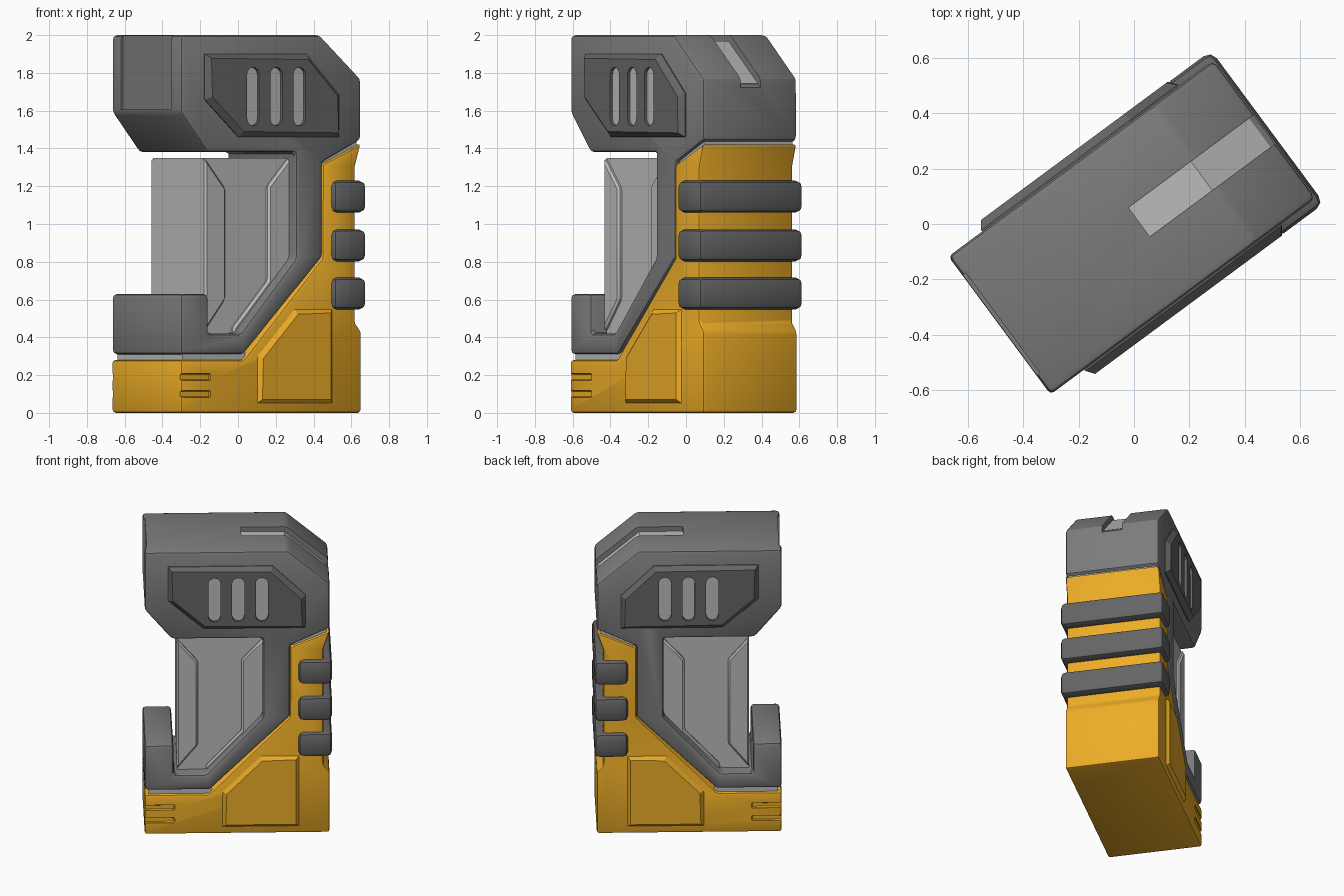
import bpy, bmesh, math
from mathutils import Matrix

if "Cube" in bpy.data.objects:
    bpy.data.objects.remove(bpy.data.objects["Cube"])

# The model is built in a local frame (u = length, v = width, z = up), then turned about z
PLACE = Matrix.Translation((-0.0075, -0.0125, 0)) @ Matrix.Rotation(math.radians(36.5), 4, 'Z')


def material(name, rgb):
    m = bpy.data.materials.new(name)
    m.diffuse_color = (*rgb, 1)
    m.use_nodes = True
    m.node_tree.nodes["Principled BSDF"].inputs["Base Color"].default_value = m.diffuse_color
    return m


ORANGE = material("orange", (0.85, 0.42, 0.02))
DARK = material("dark_grey", (0.13, 0.13, 0.13))
MID = material("mid_grey", (0.2, 0.2, 0.2))
LIGHT = material("light_grey", (0.5, 0.5, 0.5))


def use(ob, kind, **settings):
    mod = ob.modifiers.new(kind.title(), kind)
    for key, value in settings.items():
        setattr(mod, key, value)
    bpy.context.view_layer.objects.active = ob
    bpy.ops.object.modifier_apply(modifier=mod.name)


def prism(name, pts, v0, v1, mat=None, bevel=0, segments=2, inset=0, rise=0, mirror=False):
    """Extrude a (u, z) outline from v0 to v1; optional tapered front cap, bevel and mirror."""
    bm = bmesh.new()
    cap = bm.faces.new([bm.verts.new((u, v0, z)) for u, z in pts])
    out = bmesh.ops.extrude_face_region(bm, geom=[cap], use_keep_orig=True)
    for el in out["geom"]:
        if isinstance(el, bmesh.types.BMVert):
            el.co.y = v1
    bmesh.ops.recalc_face_normals(bm, faces=bm.faces)
    if inset:
        bmesh.ops.inset_region(bm, faces=[cap], thickness=inset, depth=rise)
    me = bpy.data.meshes.new(name)
    bm.to_mesh(me)
    bm.free()
    ob = bpy.data.objects.new(name, me)
    bpy.context.collection.objects.link(ob)
    ob.matrix_world = PLACE
    if mat:
        me.materials.append(mat)
    if bevel:
        use(ob, 'BEVEL', width=bevel, segments=segments, limit_method='ANGLE')
    if mirror:
        use(ob, 'MIRROR', use_axis=(False, True, False))
    return ob


def cut(ob, *cutters):
    for c in cutters:
        c.hide_render = True
        use(ob, 'BOOLEAN', operation='DIFFERENCE', object=c, solver='EXACT')
        bpy.data.objects.remove(c)


def rect(u0, u1, z0, z1):
    return [(u0, z0), (u1, z0), (u1, z1), (u0, z1)]


def capsule(u, z, r, half):
    pts = []
    for i in range(14):
        side = 1 if i < 7 else -1
        a = math.pi * (i - (i >= 7)) / 6
        pts.append((u + r * math.cos(a), z + side * (half - r) + r * math.sin(a)))
    return pts


# Dark C-shaped frame: head, spine and foot with its upright lip
frame = prism("frame", [
    (-.595, 2), (.327, 2), (.595, 1.77), (.595, 1.445), (.34, 1.325), (.34, .825),
    (-.175, .31), (-.595, .31), (-.595, .63), (-.41, .63), (-.41, .42), (-.2, .42),
    (.165, .82), (.165, 1.38), (-.42, 1.38), (-.595, 1.59)], -.31, .31, MID, .022)
# Channel over the top and rear slope, and shallow recess in the head's end face
cut(frame,
    prism("channel_cutter", [(.033, 2.1), (.033, 1.965), (.313, 1.965), (.65, 1.676),
                             (.75, 1.7), (.75, 2.1)], -.065, .065),
    prism("end_cutter", rect(-.7, -.58, 1.605, 2.1), -.225, .225))
prism("channel_floor", [(.033, 1.968), (.313, 1.968), (.575, 1.743), (.56, 1.72),
                        (.3, 1.93), (.033, 1.93)], -.064, .064, LIGHT)

# Orange shell: base and back, waisted behind the grips
shell = prism("shell", [
    (-.595, 0), (.595, 0), (.595, .43), (.555, .48), (.555, 1.3), (.595, 1.425),
    (.34, 1.315), (.34, .82), (-.18, .28), (-.595, .28)], -.31, .31, ORANGE, .016)
# Finger notches in the base's front corners
for s in (-1, 1):
    for z in (.1, .19):
        cut(shell, prism("notch_cutter", rect(-.7, -.4, z - .018, z + .018),
                         s * .4, s * .298, bevel=.006, segments=1))

# Light seams between frame and shell
prism("front_seam", rect(-.57, -.16, .25, .33), -.29, .29, LIGHT)
prism("rear_seam", [(.36, 1.28), (.575, 1.38), (.575, 1.48), (.36, 1.38)], -.29, .29, LIGHT)

# Tapered side panels on the base
prism("base_panel", [(-.095, .05), (.4, .05), (.4, .55), (.15, .55), (-.095, .3)],
      -.308, -.26, ORANGE, inset=.03, rise=.022, mirror=True)

# Vent panels on the head, with three rounded slots showing light slats
vent = prism("vent_panel", [(-.444, 1.9), (.228, 1.9), (.44, 1.69), (.44, 1.46),
                            (-.22, 1.46), (-.444, 1.66)],
             -.316, -.26, DARK, inset=.032, rise=.03)
for i, u in enumerate((-.147, .006, .158)):
    cut(vent, prism("slot_cutter", capsule(u, 1.675, .04, .155), -.45, -.326))
    prism(f"vent_slat_{i + 1}", capsule(u, 1.675, .039, .154), -.33, -.3, LIGHT, mirror=True)
use(vent, 'MIRROR', use_axis=(False, True, False))

# Light cell inside the frame: recessed core with raised flanges on both sides
prism("cell_core", [(-.385, 1.35), (.2, 1.35), (.2, .8), (-.18, .38), (-.385, .38)],
      -.222, .222, LIGHT)
prism("cell_front_flange", [(-.387, 1.351), (-.25, 1.19), (-.25, .6), (-.387, .43)],
      -.245, .245, LIGHT, .012, 1)
prism("cell_rear_flange", [(.2, 1.351), (.17, 1.351), (.03, 1.2), (.03, .7),
                           (-.2, .45), (-.2, .4), (.2, .8)],
      -.245, .245, LIGHT, .012, 1)

# Three chamfered grip bars wrapped round the back
for i, z in enumerate((.632, .887, 1.145)):
    prism(f"grip_bar_{i + 1}", rect(.395, .61, z - .085, z + .085), -.343, .343, DARK, .034, 2)

# Smooth the rounded edges, keep flat faces crisp
bpy.ops.object.select_all(action='SELECT')
bpy.ops.object.shade_smooth_by_angle(angle=math.radians(25))
